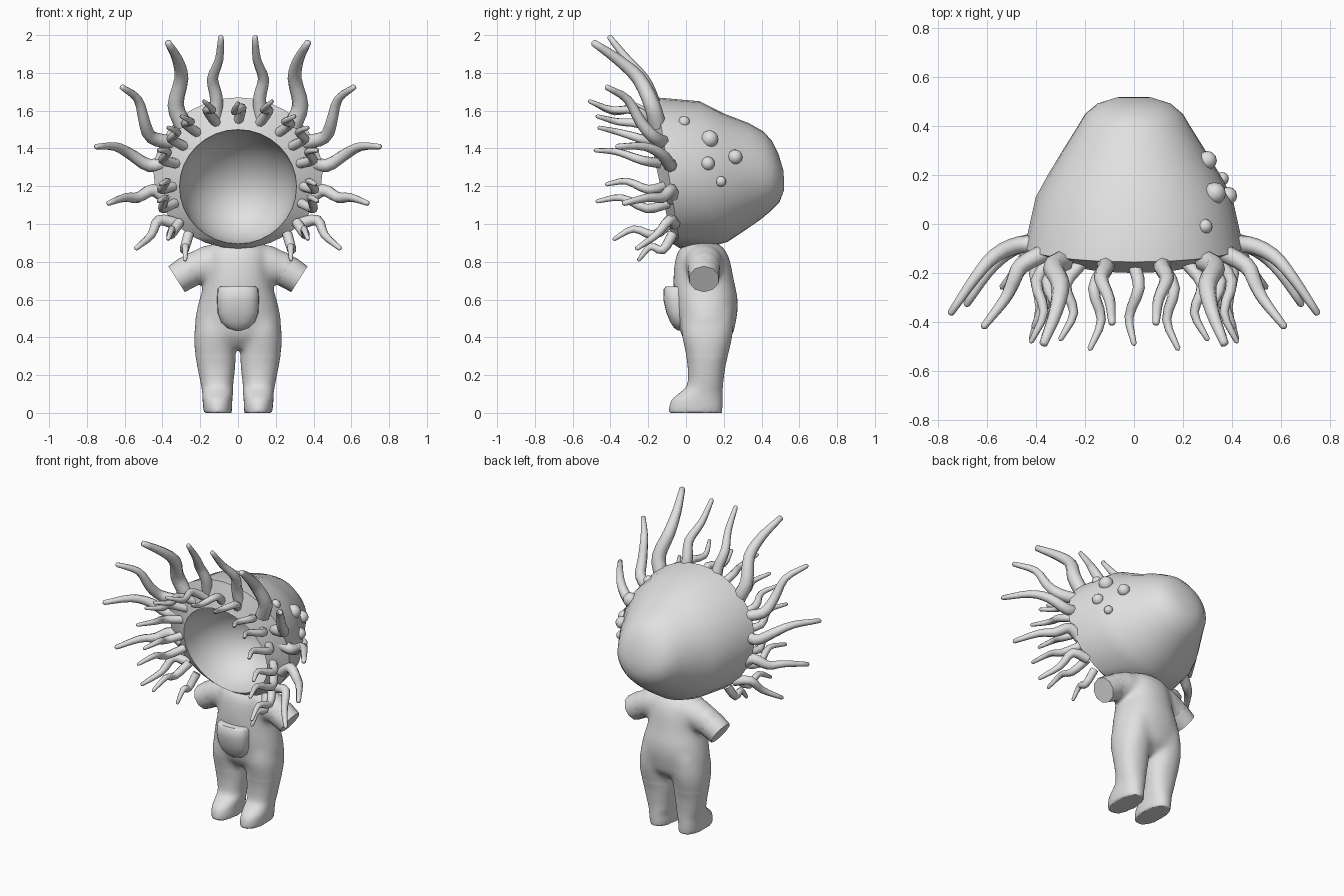
import bpy, bmesh, math
from mathutils import Vector

if "Cube" in bpy.data.objects:
    bpy.data.objects.remove(bpy.data.objects["Cube"])

grey = bpy.data.materials.new("soft_grey")
grey.diffuse_color = (0.75, 0.75, 0.75, 1)
grey.use_nodes = True
grey.node_tree.nodes["Principled BSDF"].inputs["Base Color"].default_value = grey.diffuse_color


def smooth_shade(ob, angle):
    bpy.context.view_layer.objects.active = ob
    for o in bpy.context.selected_objects:
        o.select_set(False)
    ob.select_set(True)
    bpy.ops.object.shade_smooth_by_angle(angle=math.radians(angle))


def loft(name, rings, angle=50):
    """Skin a list of closed rings of equal length and cap both ends."""
    bm = bmesh.new()
    loops = [[bm.verts.new(p) for p in r] for r in rings]
    n = len(loops[0])
    for a, b in zip(loops, loops[1:]):
        for i in range(n):
            j = (i + 1) % n
            bm.faces.new((a[i], a[j], b[j], b[i]))
    bm.faces.new(loops[0])
    bm.faces.new(loops[-1])
    bmesh.ops.recalc_face_normals(bm, faces=bm.faces)
    me = bpy.data.meshes.new(name)
    bm.to_mesh(me)
    bm.free()
    me.materials.append(grey)
    ob = bpy.data.objects.new(name, me)
    bpy.context.collection.objects.link(ob)
    smooth_shade(ob, angle)
    return ob


def catmull(pts, steps):
    """Smooth path through points of any dimension."""
    p = [Vector(q) for q in pts]
    p = [2 * p[0] - p[1]] + p + [2 * p[-1] - p[-2]]
    out = []
    for i in range(1, len(p) - 2):
        a, b, c, d = p[i - 1:i + 3]
        for k in range(steps):
            t = k / steps
            out.append(0.5 * (2 * b + (c - a) * t + (2 * a - 5 * b + 4 * c - d) * t * t
                              + (3 * b - a - 3 * c + d) * t ** 3))
    return out + [p[-2]]


def tube(name, path, radii, sides=8):
    rings = []
    for i, c in enumerate(path):
        d = (path[min(i + 1, len(path) - 1)] - path[max(i - 1, 0)]).normalized()
        ref = Vector((0, 1, 0)) if abs(d.y) < 0.6 else Vector((0, 0, 1))
        if i == 0:
            u = d.cross(ref).normalized()
        u = (u - d * u.dot(d)).normalized()     # carry the frame along
        v = d.cross(u)
        angs = [math.tau * k / sides for k in range(sides)]
        rings.append([c + radii[i] * (u * math.cos(a) + v * math.sin(a)) for a in angs])
    return loft(name, rings)


def flat_ring(z, x0, x1, y0, y1, n=24, e=2.2):
    pts = []
    for k in range(n):
        a = math.tau * k / n
        c, s = math.cos(a), math.sin(a)
        pts.append(Vector(((x0 + x1) / 2 + (x1 - x0) / 2 * math.copysign(abs(c) ** (2 / e), c),
                           (y0 + y1) / 2 + (y1 - y0) / 2 * math.copysign(abs(s) ** (2 / e), s), z)))
    return pts


# Torso: height, half width, front, back
torso = [(.34, .05, .03, .17), (.40, .19, -.02, .24), (.47, .228, -.04, .262),
         (.55, .218, -.055, .275), (.62, .2, -.063, .272), (.70, .178, -.068, .255),
         (.80, .172, -.06, .235), (.86, .162, -.04, .21), (.90, .12, 0, .17)]
parts = [loft("body", [flat_ring(z, -w, w, f, b) for z, w, f, b in catmull(torso, 3)])]

# Legs with feet: height, inner x, outer x, front, back
leg = [(0, .035, .178, -.088, .19), (.02, .03, .184, -.092, .194), (.07, .03, .188, -.077, .195),
       (.11, .025, .19, -.03, .195), (.15, .025, .197, .006, .197), (.25, .014, .217, .008, .21),
       (.35, .011, .232, -.01, .235), (.43, 0, .232, -.025, .25), (.54, 0, .21, -.02, .255)]
for s, side in ((1, "right"), (-1, "left")):
    parts.append(loft(side + "_leg", [flat_ring(z, s * a, s * b, f, k) for z, a, b, f, k in catmull(leg, 3)]))
    # Arm stump: the shoulder joins the body, the flat end stays crisp
    arm = [Vector((s * x, .095, z)) for x, z in ((.07, .80), (.16, .79), (.23, .763), (.27, .742))]
    parts.append(tube(side + "_shoulder", arm, [.10, .10, .089, .083], 16))
    tube(side + "_arm_end", [Vector((s * x, .095, z)) for x, z in ((.22, .766), (.27, .743), (.325, .708))],
         [.086, .086, .081], 10)

# Fuse the body parts into one skin, then soften the crotch and shoulders
for o in parts:
    o.select_set(True)
body = parts[0]
bpy.context.view_layer.objects.active = body
for o in bpy.context.selected_objects:
    o.select_set(o in parts)
bpy.ops.object.join()
mod = body.modifiers.new("fuse", 'REMESH')
mod.mode = 'VOXEL'
mod.voxel_size = .009
bpy.ops.object.modifier_apply(modifier=mod.name)
bm = bmesh.new()
bm.from_mesh(body.data)
for rule, times in ((lambda p: p.z > .012, 6),
                    (lambda p: p.z > .3 and abs(p.x) < .25, 22)):
    vs = [v for v in bm.verts if rule(v.co)]
    for _ in range(times):
        bmesh.ops.smooth_vert(bm, verts=vs, factor=.5, use_axis_x=True, use_axis_y=True, use_axis_z=True)
bm.to_mesh(body.data)
bm.free()
body.data.materials.clear()
body.data.materials.append(grey)
smooth_shade(body, 50)

# Belly pouch
pouch = [(.668, .097, -.108), (.655, .108, -.118), (.60, .111, -.12), (.53, .108, -.104),
         (.48, .09, -.083), (.45, .06, -.063), (.437, .02, -.045)]
loft("belly_pouch", [flat_ring(z, -w, w, f, .04, 24, 2.6) for z, w, f in pouch])

# Hood: top (y, z), bottom (y, z), half width; outside from crown to rim
outer = [(-.155, 1.67, -.03, .87, .447), (.07, 1.65, .15, .885, .402), (.2, 1.585, .22, .905, .347),
         (.33, 1.535, .31, .965, .28), (.41, 1.49, .39, 1.02, .23), (.455, 1.44, .445, 1.065, .2),
         (.49, 1.37, .495, 1.115, .15), (.517, 1.28, .519, 1.18, .07)]
# Round cavity behind the opening
inner = []
for k in range(8):
    a = math.radians(12 * k)
    c, d = math.cos(a), .36 * math.sin(a)
    inner.append((-.135 - .065 * c + d, 1.2 + .3 * c, -.135 + .065 * c + d, 1.2 - .305 * c, .31 * c))


def hood_ring(yt, zt, yb, zb, w, n=32):
    out = []
    for k in range(n):
        a = math.tau * k / n
        c, s = math.cos(a), math.sin(a)
        out.append(Vector((w * c, (yt + yb) / 2 + (yt - yb) / 2 * s, (zt + zb) / 2 + (zt - zb) / 2 * s)))
    return out


loft("hood", [hood_ring(*r) for r in outer[::-1] + inner], 45)

# Raised spots on one side of the hood
for i, (x, y, z, r) in enumerate([(.29, -.01, 1.54, .031), (.33, .125, 1.45, .046),
                                  (.385, .115, 1.32, .037), (.30, .26, 1.355, .039),
                                  (.36, .185, 1.225, .028)]):
    bpy.ops.mesh.primitive_uv_sphere_add(segments=12, ring_count=8, radius=r, location=(x, y, z))
    spot = bpy.context.object
    spot.name = f"spot_{i}"
    spot.data.materials.append(grey)
    bpy.ops.object.shade_smooth()


def tentacle(name, pts, r, mirror=True):
    path = catmull(pts, 3)
    n = len(path) - 1
    radii = [r * (1 - .6 * (i / n) ** 1.7) for i in range(n + 1)]
    path.append(path[-1] + (path[-1] - path[-2]).normalized() * .008)
    radii.append(r * .15)
    for s in ((1, -1) if mirror else (1,)):
        tube(name + ("_right" if s > 0 else "_left"),
             [Vector((p.x * s, p.y, p.z)) for p in path], radii)


# Large outer tentacles, bent out from the rim
big = [
    ([(.12, -.15, 1.56), (.115, -.18, 1.67), (.135, -.225, 1.77), (.10, -.31, 1.87), (.09, -.405, 1.99)], .036),
    ([(.29, -.15, 1.52), (.33, -.18, 1.63), (.30, -.25, 1.77), (.32, -.36, 1.87), (.37, -.49, 1.96)], .046),
    ([(.35, -.11, 1.43), (.46, -.17, 1.46), (.495, -.24, 1.54), (.53, -.31, 1.66), (.615, -.42, 1.725)], .037),
    ([(.37, -.09, 1.33), (.47, -.085, 1.31), (.57, -.13, 1.37), (.65, -.22, 1.41), (.75, -.365, 1.41)], .037),
    ([(.37, -.07, 1.13), (.45, -.08, 1.18), (.53, -.125, 1.14), (.60, -.20, 1.14), (.685, -.33, 1.11)], .036),
    ([(.32, -.06, 1.0), (.42, -.09, 1.02), (.46, -.16, .94), (.54, -.26, .87)], .031),
]
for i, (pts, r) in enumerate(big):
    tentacle(f"outer_tentacle_{i}", pts, r)

# Small inner tentacles, waving forward: base x, z, then tip x, y, z
small = [(.0, 1.54, .0, -.49, 1.64), (.11, 1.53, .18, -.51, 1.65), (.21, 1.48, .30, -.47, 1.57),
         (.28, 1.41, .37, -.46, 1.51), (.32, 1.32, .42, -.48, 1.39), (.34, 1.20, .41, -.42, 1.21),
         (.335, 1.11, .42, -.47, 1.12), (.31, 1.01, .37, -.38, .92), (.26, .95, .28, -.25, .81)]
for i, (x, z, tx, ty, tz) in enumerate(small):
    base = Vector((x, -.12 - .16 * (z - 1.27), z))
    tip = Vector((tx, ty, tz))
    out = Vector((x, 0, z - 1.2)).normalized()
    side = Vector((out.z, 0, -out.x)) * .02
    pts = [base, base.lerp(tip, .3) + out * .045 + side, base.lerp(tip, .66) - out * .012 - side, tip]
    tentacle(f"inner_tentacle_{i}", pts, .027, mirror=x > 0)
